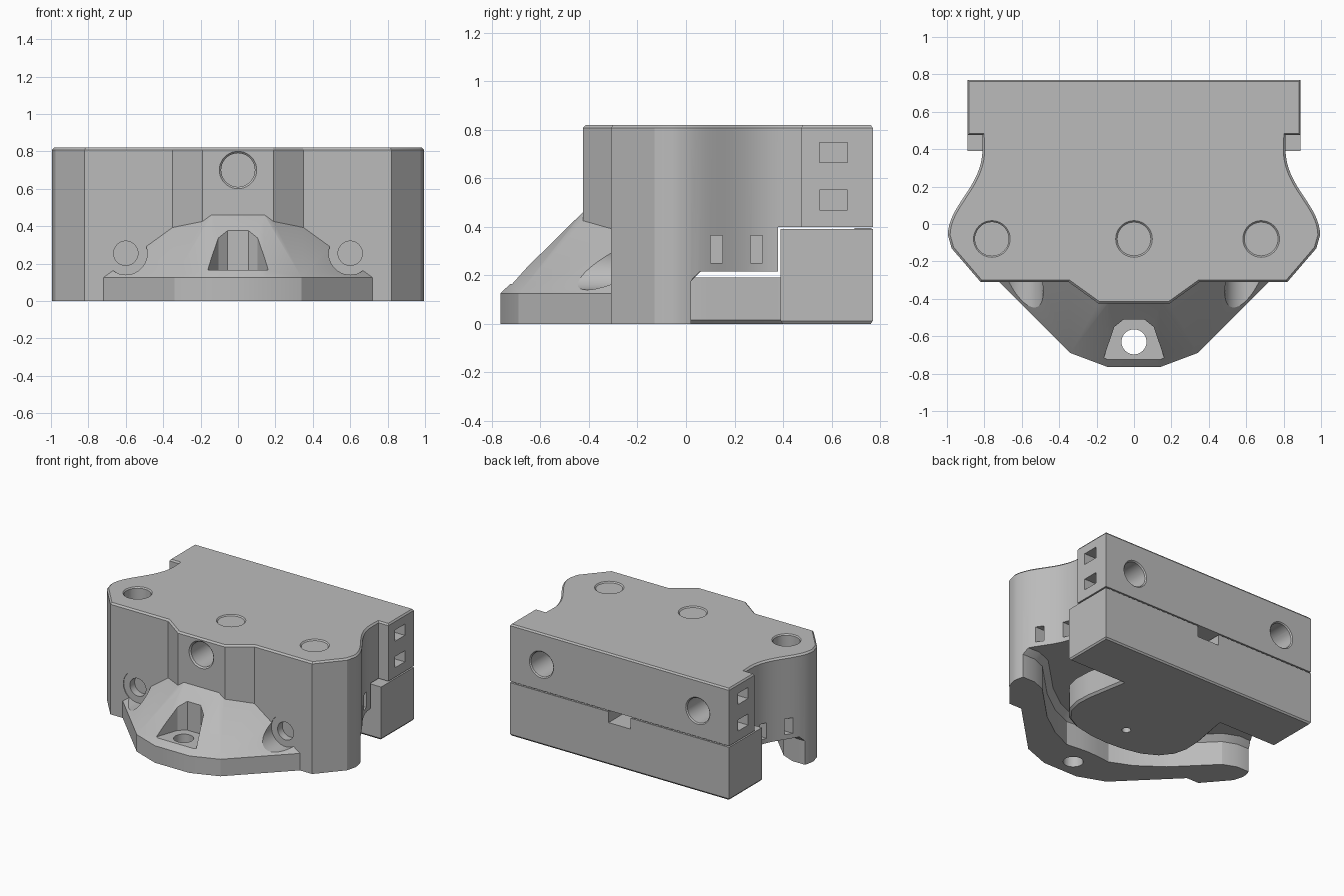
import bpy, bmesh
from math import radians
from mathutils import Vector, Matrix
from mathutils.geometry import interpolate_bezier

if "Cube" in bpy.data.objects:
    bpy.data.objects.remove(bpy.data.objects["Cube"])

grey = bpy.data.materials.new("plain grey")
grey.use_nodes = True
grey.diffuse_color = (0.5, 0.5, 0.5, 1)
grey.node_tree.nodes["Principled BSDF"].inputs["Base Color"].default_value = (0.5, 0.5, 0.5, 1)


def add_object(name, bm):
    bmesh.ops.recalc_face_normals(bm, faces=bm.faces[:])
    mesh = bpy.data.meshes.new(name)
    bm.to_mesh(mesh)
    bm.free()
    mesh.materials.append(grey)
    obj = bpy.data.objects.new(name, mesh)
    bpy.context.collection.objects.link(obj)
    return obj


def mirrored(half):
    """Close a +x half outline by reflecting it in x."""
    return list(half) + [(-x, y) for x, y in reversed(half) if x > 0]


def prism(name, outline, z0, z1, top=0, bottom=0):
    """Extrude a plan outline, with optional chamfers on its ends."""
    bm = bmesh.new()
    low = [bm.verts.new((x, y, z0 + bottom)) for x, y in outline]
    high = [bm.verts.new((x, y, z1 - top)) for x, y in outline]
    count = len(outline)
    for i in range(count):
        j = (i + 1) % count
        bm.faces.new((low[i], low[j], high[j], high[i]))
    caps = [(bm.faces.new(low), bottom), (bm.faces.new(high), top)]
    bmesh.ops.recalc_face_normals(bm, faces=bm.faces[:])
    for face, size in caps:
        if size:
            bmesh.ops.inset_region(bm, faces=[face], thickness=size, depth=size)
    return add_object(name, bm)


def box(name, lo, hi):
    return prism(name, [(lo[0], lo[1]), (hi[0], lo[1]), (hi[0], hi[1]), (lo[0], hi[1])], lo[2], hi[2])


def rod(name, start, end, r1, r2=None):
    """Round bar or cone between two points."""
    a, b = Vector(start), Vector(end)
    turn = (b - a).to_track_quat('Z', 'Y').to_matrix().to_4x4()
    bm = bmesh.new()
    bmesh.ops.create_cone(bm, cap_ends=True, segments=40, radius1=r1,
                          radius2=r1 if r2 is None else r2, depth=(b - a).length,
                          matrix=Matrix.Translation((a + b) / 2) @ turn)
    return add_object(name, bm)


def combine(target, tool, operation='DIFFERENCE'):
    mod = target.modifiers.new("combine", 'BOOLEAN')
    mod.operation, mod.solver, mod.object = operation, 'EXACT', tool
    bpy.context.view_layer.objects.active = target
    bpy.ops.object.modifier_apply(modifier=mod.name)
    bpy.data.objects.remove(tool)


def drill(target, mouth, direction, radius, depth, flare=0.015):
    """Blind hole with a chamfered mouth."""
    m, d = Vector(mouth), Vector(direction)
    combine(target, rod("drill", m - d * 0.05, m + d * depth, radius))
    if flare:
        combine(target, rod("flare", m - d * flare, m + d * flare, radius + 2 * flare, radius))


# Main body with waisted sides
side = [tuple(p.xy) for p in interpolate_bezier(
    Vector((0.81, 0.40, 0)), Vector((0.81, 0.20, 0)),
    Vector((0.995, 0.10, 0)), Vector((0.995, -0.06, 0)), 18)]
body_half = [(0.89, 0.77), (0.89, 0.475), (0.81, 0.475)] + side + [
    (0.975, -0.13), (0.82, -0.31), (0.35, -0.31), (0.19, -0.425)]
body = prism("main_body", mirrored(body_half), 0, 0.82, top=0.012)

# Faceted sloping nose
bm = bmesh.new()
for s in (-1, 1):
    for x, y in ((0.72, -0.31), (0.34, -0.69), (0.14, -0.765)):
        bm.verts.new((s * x, y, 0))
        bm.verts.new((s * x, y, 0.125))
    for p in ((0.14, -0.42, 0.465), (0.14, -0.25, 0.465), (0.35, -0.30, 0.40),
              (0.70, -0.25, 0.125), (0.70, -0.25, 0)):
        bm.verts.new((s * p[0], p[1], p[2]))
hull = bmesh.ops.convex_hull(bm, input=bm.verts[:])
unused = [v for v in hull["geom_interior"] if isinstance(v, bmesh.types.BMVert)]
bmesh.ops.delete(bm, geom=unused, context='VERTS')
combine(body, add_object("nose", bm), 'UNION')

# Space for the rear clamp, and the channel around its tongue
combine(body, box("rear_space", (-1.2, 0.38, -0.1), (1.2, 1, 0.4)))
channel_half = [(1.2, 0.6), (1.2, 0.02), (0.88, 0.02), (0.78, -0.02), (0.66, -0.14),
                (0.52, -0.28), (0.34, -0.41), (0.18, -0.48), (0.08, -0.47), (0, -0.465)]
combine(body, prism("channel", mirrored(channel_half), -0.1, 0.215, top=0.04))

# Nose window with a screw hole in its floor
window_half = [(0.165, -0.725), (0.105, -0.55), (0.055, -0.51)]
combine(body, prism("window", mirrored(window_half), 0.165, 0.44))
combine(body, rod("nose_hole", (0, -0.63, -0.1), (0, -0.63, 0.3), 0.067))

# Front holes
drill(body, (0, -0.425, 0.70), (0, 1, 0), 0.09, 0.25, 0.01)
for s in (-1, 1):
    combine(body, rod("counterbore", (s * 0.6, -0.9, 0.255), (s * 0.6, -0.305, 0.255), 0.115))
    combine(body, rod("bore", (s * 0.6, -0.4, 0.255), (s * 0.6, -0.25, 0.255), 0.065))

# Top holes
for x, y in ((-0.76, -0.08), (0, -0.08), (0.68, -0.08)):
    drill(body, (x, y, 0.82), (0, 0, -1), 0.09, 0.16 if x == 0 else 0.35, 0.008)
combine(body, rod("pin_hole", (0, -0.08, 0), (0, -0.08, 0.8), 0.03))

# Rear holes, side nut pockets and strap slots
for s in (-1, 1):
    drill(body, (s * 0.635, 0.77, 0.59), (0, -1, 0), 0.09, 0.3, 0.008)
    for z in (0.47, 0.665):
        lo, hi = sorted((s * 0.76, s * 1.1))
        combine(body, box("nut_pocket", (lo, 0.55, z), (hi, 0.665, z + 0.082)))
    for y in (0.10, 0.265):
        lo, hi = sorted((s * 0.72, s * 1.1))
        combine(body, box("strap_slot", (lo, y, 0.25), (hi, y + 0.05, 0.365)))

# Rear clamp block with its rounded tongue
clamp = prism("rear_clamp", mirrored([(0.89, 0.77), (0.89, 0.39)]), 0, 0.39, bottom=0.012)
tongue_half = [(0.43, 0.5), (0.43, 0.38), (0.48, 0.10), (0.485, -0.02), (0.46, -0.12),
               (0.39, -0.21), (0.28, -0.27), (0.14, -0.30), (0, -0.31)]
combine(clamp, prism("tongue", mirrored(tongue_half), 0, 0.19, bottom=0.015), 'UNION')
combine(clamp, rod("pin_hole", (0, -0.08, -0.1), (0, -0.08, 0.3), 0.03))
combine(clamp, box("rear_notch", (-0.09, 0.55, 0.31), (0.09, 0.9, 0.5)))

# Fine grip teeth in the clamp gap
bm = bmesh.new()
for i in range(40):
    x = (i - 19.5) * 0.043
    if abs(x) > 0.1:
        bmesh.ops.create_cube(bm, size=1, matrix=Matrix.Translation((x, 0.73, 0.391))
                              @ Matrix.Diagonal((0.02, 0.07, 0.01, 1)))
teeth = add_object("grip_teeth", bm)

# Smooth rounded faces, keep edges crisp
bpy.ops.object.select_all(action='DESELECT')
for obj in (body, clamp):
    obj.select_set(True)
bpy.context.view_layer.objects.active = body
bpy.ops.object.shade_smooth_by_angle(angle=radians(22))
